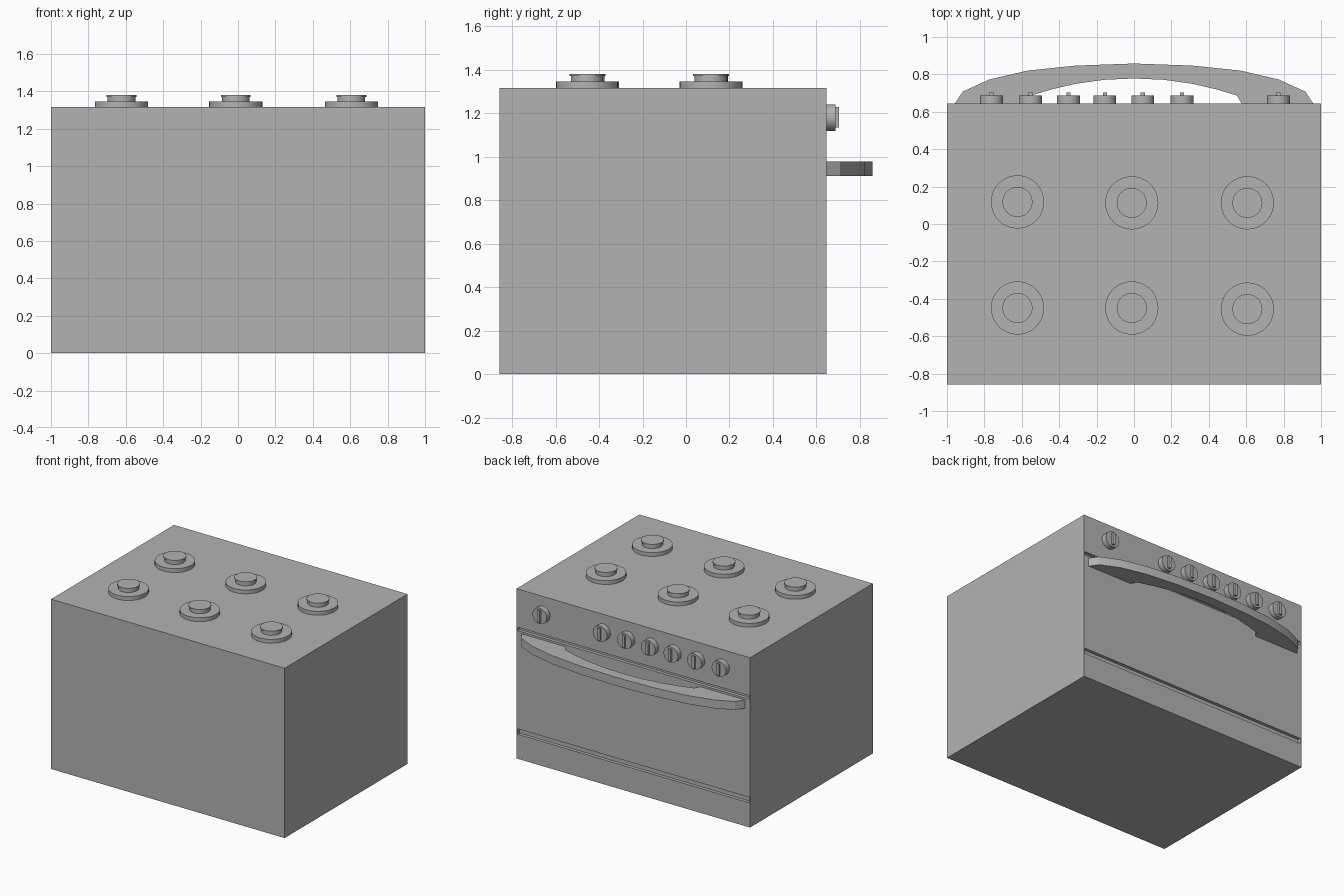
import bpy, bmesh, math
from mathutils import Matrix, Vector

cube = bpy.data.objects.get("Cube")
if cube:
    bpy.data.objects.remove(cube, do_unlink=True)

grey = bpy.data.materials.new("Enamel grey")
grey.use_nodes = True
grey.diffuse_color = (0.45, 0.45, 0.45, 1)
grey.node_tree.nodes["Principled BSDF"].inputs["Base Color"].default_value = grey.diffuse_color

DOOR_Y, BACK_Y, TOP_Z = 0.645, -0.858, 1.315


def finish(bm, name):
    """Turn a bmesh into a named grey object with crisp edges."""
    bmesh.ops.recalc_face_normals(bm, faces=bm.faces)
    mesh = bpy.data.meshes.new(name)
    bm.to_mesh(mesh)
    bm.free()
    mesh.materials.append(grey)
    obj = bpy.data.objects.new(name, mesh)
    bpy.context.collection.objects.link(obj)
    bpy.ops.object.select_all(action="DESELECT")
    obj.select_set(True)
    bpy.context.view_layer.objects.active = obj
    bpy.ops.object.shade_smooth_by_angle(angle=math.radians(30))
    return obj


def add_box(bm, lo, hi):
    lo, hi = Vector(lo), Vector(hi)
    bmesh.ops.create_cube(bm, size=1, matrix=Matrix.Translation((lo + hi) / 2)
                          @ Matrix.Diagonal(hi - lo).to_4x4())


def add_disc(bm, radius, start, end, base, turn=Matrix()):
    """Cylinder along the local z axis, from start to end."""
    bmesh.ops.create_cone(bm, cap_ends=True, segments=40, radius1=radius, radius2=radius,
                          depth=end - start,
                          matrix=Matrix.Translation(base) @ turn
                          @ Matrix.Translation((0, 0, (start + end) / 2)))


# Body with two recessed slots bounding the oven door
bm = bmesh.new()
add_box(bm, (-1, BACK_Y, 0), (1, DOOR_Y, TOP_Z))
slots = [(0.19, 0.232), (0.992, 1.018)]
cuts = [((0, 0, z), (0, 0, 1)) for slot in slots for z in slot]
cuts += [((x, 0, 0), (1, 0, 0)) for x in (-0.99, 0.99)]
for point, normal in cuts:
    bmesh.ops.bisect_plane(bm, geom=bm.verts[:] + bm.edges[:] + bm.faces[:],
                           plane_co=point, plane_no=normal)
bm.normal_update()
slot_faces = []
for face in bm.faces:
    c = face.calc_center_median()
    if face.normal.y > 0.9 and abs(c.x) < 0.9 and any(a < c.z < b for a, b in slots):
        slot_faces.append(face)
bmesh.ops.inset_individual(bm, faces=slot_faces, thickness=0, depth=-0.025)
finish(bm, "oven_body")

# Burners: wide base, neck and slightly overhanging cap
columns = [(-0.623, 0.118, -0.449), (-0.012, 0.113, -0.449), (0.606, 0.113, -0.455)]
for i, (x, *rows) in enumerate(columns):
    for j, y in enumerate(rows):
        bm = bmesh.new()
        for radius, low, high in ((0.142, 0, 0.03), (0.074, 0.03, 0.055), (0.08, 0.055, 0.065)):
            add_disc(bm, radius, low, high, (x, y, TOP_Z))
        finish(bm, f"burner_{i}_{j}")

# Control knobs with upright grips
to_door = Matrix.Rotation(-math.pi / 2, 4, "X")
for i, x in enumerate((-0.762, -0.552, -0.35, -0.156, 0.047, 0.257, 0.773)):
    bm = bmesh.new()
    add_disc(bm, 0.061, 0, 0.042, (x, DOOR_Y, 1.18), to_door)
    add_box(bm, (x - 0.011, DOOR_Y + 0.04, 1.134), (x + 0.011, DOOR_Y + 0.058, 1.228))
    finish(bm, f"knob_{i}")

# Bowed door handle: one half of the plan outline, mirrored
outer = [(0, 0.858), (0.31, 0.847), (0.57, 0.82), (0.775, 0.772), (0.915, 0.708), (0.958, DOOR_Y)]
inner = [(0.575, DOOR_Y), (0.55, 0.687), (0.44, 0.72), (0.31, 0.75), (0.16, 0.771), (0, 0.778)]
half = outer + inner
outline = half + [(-x, y) for x, y in reversed(half) if x > 0]
bm = bmesh.new()
# The outline is split into quads between its outer and inner edges
for side in (1, -1):
    rings = [[bm.verts.new((side * x, y, 0.912)) for x, y in pair]
             for pair in zip(outer, reversed(inner))]
    for a, b in zip(rings, rings[1:]):
        bm.faces.new((a[0], a[1], b[1], b[0]))
bmesh.ops.remove_doubles(bm, verts=bm.verts, dist=0.0001)
bmesh.ops.recalc_face_normals(bm, faces=bm.faces)
solid = bmesh.ops.extrude_face_region(bm, geom=bm.faces[:], use_keep_orig=True)
bmesh.ops.translate(bm, vec=(0, 0, 0.065),
                    verts=[v for v in solid["geom"] if isinstance(v, bmesh.types.BMVert)])
finish(bm, "door_handle")
